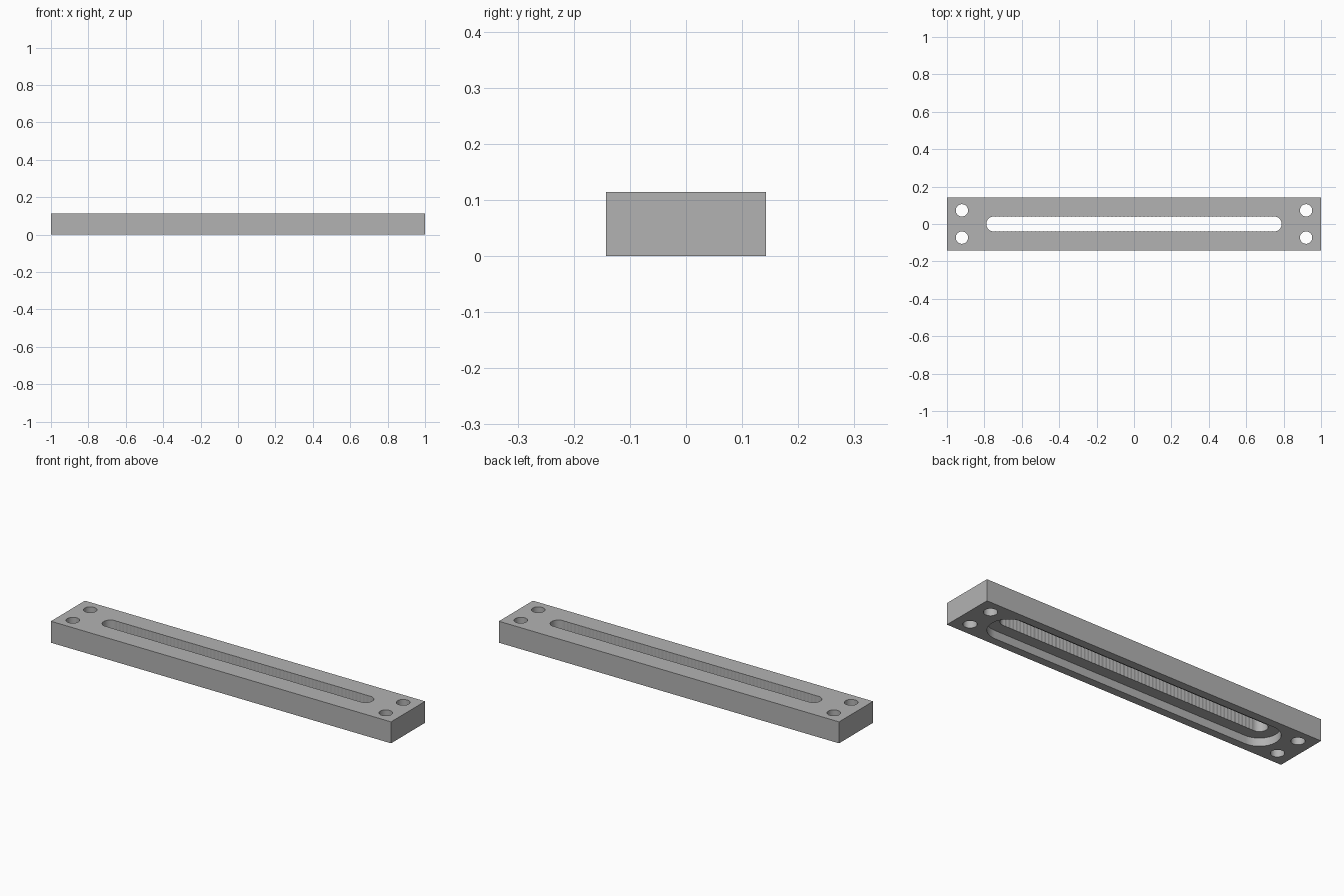
import bpy, bmesh, math

if "Cube" in bpy.data.objects:
    bpy.data.objects.remove(bpy.data.objects["Cube"], do_unlink=True)

LENGTH, WIDTH, HEIGHT = 2.0, 0.286, 0.114
SLOT_R, PITCH, STEPS = 0.04, 1.5 / 70, 70
POCKET_R, POCKET_DEPTH = 0.1, 0.043
HALF = PITCH * STEPS / 2

grey = bpy.data.materials.new("plain grey")
grey.use_nodes = True
grey.diffuse_color = (0.45, 0.45, 0.45, 1)
grey.node_tree.nodes["Principled BSDF"].inputs["Base Color"].default_value = grey.diffuse_color


def prism(name, outline, z0, z1):
    """Extrude a counter-clockwise outline from z0 to z1."""
    bm = bmesh.new()
    face = bm.faces.new([bm.verts.new((x, y, z0)) for x, y in outline])
    top = bmesh.ops.extrude_face_region(bm, geom=[face])["geom"]
    bmesh.ops.translate(bm, vec=(0, 0, z1 - z0),
                        verts=[v for v in top if isinstance(v, bmesh.types.BMVert)])
    bmesh.ops.recalc_face_normals(bm, faces=bm.faces)
    mesh = bpy.data.meshes.new(name)
    bm.to_mesh(mesh)
    bm.free()
    mesh.materials.append(grey)
    obj = bpy.data.objects.new(name, mesh)
    bpy.context.collection.objects.link(obj)
    return obj


def arc(cx, cy, r, start, end, n):
    angles = [start + (end - start) * i / n for i in range(n + 1)]
    return [(cx + r * math.cos(a), cy + r * math.sin(a)) for a in angles]


def stadium(r, n):
    q = math.pi / 2
    return arc(HALF, 0, r, -q, q, n) + arc(-HALF, 0, r, q, 3 * q, n)


def scalloped_slot():
    """Outline of a row of overlapping round holes."""
    q = math.pi / 2
    bite = math.asin(PITCH / 2 / SLOT_R)
    half = arc(HALF, 0, SLOT_R, -q - bite, q + bite, 16)
    for i in range(1, STEPS):
        half += arc(HALF - i * PITCH, 0, SLOT_R, q - bite, q + bite, 2)[1:]
    half = half[:-1]
    return half + [(-x, -y) for x, y in half]


# Rectangular bar
w, d = LENGTH / 2, WIDTH / 2
bar = prism("slotted_bar", [(-w, -d), (w, -d), (w, d), (-w, d)], 0, HEIGHT)

# Recess underneath, toothed through slot and four screw holes
cutters = [prism("pocket_cutter", stadium(POCKET_R, 24), -0.1, POCKET_DEPTH),
           prism("slot_cutter", scalloped_slot(), -0.1, HEIGHT + 0.1)]
for sx in (-1, 1):
    for sy in (-1, 1):
        ring = arc(sx * 0.92, sy * 0.073, 0.033, 0, math.tau, 32)[:-1]
        cutters.append(prism("screw_hole_cutter", ring, -0.1, HEIGHT + 0.1))

for cutter in cutters:
    cutter.hide_render = True
    mod = bar.modifiers.new(cutter.name, "BOOLEAN")
    mod.operation, mod.solver, mod.object = "DIFFERENCE", "EXACT", cutter

# Bake the cuts and drop the helpers
bpy.context.view_layer.update()
baked = bpy.data.meshes.new_from_object(bar.evaluated_get(bpy.context.evaluated_depsgraph_get()))
bar.modifiers.clear()
bar.data = baked
for cutter in cutters:
    bpy.data.objects.remove(cutter, do_unlink=True)

# Smooth the round walls, keep the edges crisp
bpy.ops.object.select_all(action="DESELECT")
bar.select_set(True)
bpy.context.view_layer.objects.active = bar
bpy.ops.object.shade_smooth_by_angle(angle=math.radians(14))
